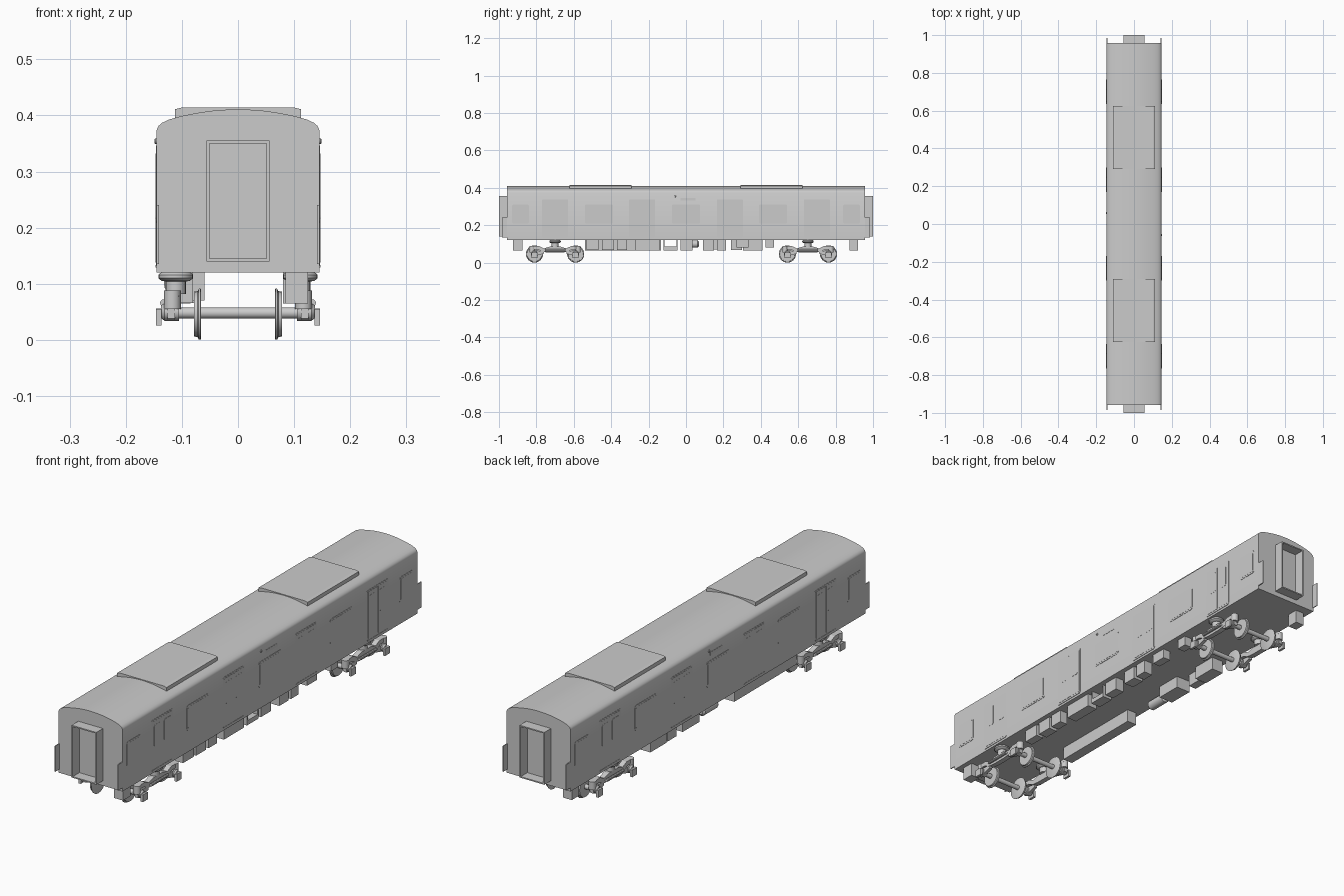
import bpy, bmesh, math
from mathutils import Vector


def finish(name, bm, smooth=False):
    bmesh.ops.recalc_face_normals(bm, faces=bm.faces)
    me = bpy.data.meshes.new(name)
    bm.to_mesh(me)
    bm.free()
    ob = bpy.data.objects.new(name, me)
    bpy.context.collection.objects.link(ob)
    if smooth:
        bpy.ops.object.select_all(action='DESELECT')
        ob.select_set(True)
        bpy.context.view_layer.objects.active = ob
        bpy.ops.object.shade_smooth_by_angle(angle=math.radians(35))
    return ob


def prism(name, pts, a, b, axis='x', smooth=False):
    """Extrude a profile: (y, z) along x, or (x, z) along y."""
    bm = bmesh.new()
    make = (lambda p, t: (t, p[0], p[1])) if axis == 'x' else (lambda p, t: (p[0], t, p[1]))
    f = bm.faces.new([bm.verts.new(make(p, a)) for p in pts])
    ext = bmesh.ops.extrude_face_region(bm, geom=[f])
    vs = [v for v in ext['geom'] if isinstance(v, bmesh.types.BMVert)]
    bmesh.ops.translate(bm, verts=vs, vec=Vector((b - a, 0, 0) if axis == 'x' else (0, b - a, 0)))
    return finish(name, bm, smooth)


def box(name, x0, x1, y0, y1, z0, z1):
    return prism(name, [(y0, z0), (y1, z0), (y1, z1), (y0, z1)], x0, x1)


def round_rect(y0, y1, z0, z1, r):
    pts = []
    for cy, cz, a0 in ((y1 - r, z1 - r, 0), (y0 + r, z1 - r, 90), (y0 + r, z0 + r, 180), (y1 - r, z0 + r, 270)):
        for k in range(4):
            a = math.radians(a0 + 30 * k)
            pts.append((cy + r * math.cos(a), cz + r * math.sin(a)))
    return pts


def lathe(name, profile, origin, axis='x', seg=20):
    """Spin (radius, offset) pairs round an axis through origin."""
    bm = bmesh.new()
    rings = []
    for r, o in profile:
        ring = []
        for k in range(seg):
            a = 2 * math.pi * k / seg
            c, s = r * math.cos(a), r * math.sin(a)
            p = {'x': (o, c, s), 'y': (c, o, s), 'z': (c, s, o)}[axis]
            ring.append(bm.verts.new(Vector(origin) + Vector(p)))
        rings.append(ring)
    for p, q in zip(rings, rings[1:]):
        for k in range(seg):
            bm.faces.new((p[k], p[(k + 1) % seg], q[(k + 1) % seg], q[k]))
    bm.faces.new(rings[0])
    bm.faces.new(rings[-1])
    return finish(name, bm, True)


# Body shell with arched roof
half = [(0.145, 0.12), (0.145, 0.374), (0.142, 0.381), (0.135, 0.387), (0.122, 0.393),
        (0.10, 0.399), (0.075, 0.404), (0.05, 0.408), (0.025, 0.410)]
section = half + [(0, 0.411)] + [(-x, z) for x, z in reversed(half)]
prism('car_body', section, -0.957, 0.957, 'y', True)

for e in (-1, 1):
    # Hollow gangway bellows on each end
    y0, y1 = sorted((e * 0.95, e * 1.0))
    for s in (-1, 1):
        xa, xb = sorted((s * 0.051, s * 0.056))
        box('gangway_side', xa, xb, y0, y1, 0.14, 0.355)
        # Corner flaps
        xa, xb = sorted((s * 0.141, s * 0.145))
        fa, fb = sorted((e * 0.95, e * 0.985))
        box('corner_flap', xa, xb, fa, fb, 0.135, 0.24)
    box('gangway_top', -0.056, 0.056, y0, y1, 0.35, 0.355)
    box('gangway_bottom', -0.056, 0.056, y0, y1, 0.14, 0.145)

    # Roof cooling unit
    c = e * 0.458
    prism('roof_unit', [(-0.112, 0.385), (0.112, 0.385), (0.112, 0.411), (0.10, 0.414),
                        (-0.10, 0.414), (-0.112, 0.411)], c - 0.166, c + 0.166, 'y')

# Side doors, windows and fittings
for s in (-1, 1):
    for c in (-0.7, -0.235, 0.235, 0.7):
        prism('door_frame', round_rect(c - 0.07, c + 0.07, 0.132, 0.338, 0.006), s * 0.14, s * 0.146)
        for d in (-1, 1):
            m = c + d * 0.0325
            prism('door_leaf', round_rect(m - 0.0315, m + 0.0315, 0.138, 0.332, 0.003), s * 0.14, s * 0.1468)
            prism('door_window', round_rect(m - 0.021, m + 0.021, 0.225, 0.315, 0.006), s * 0.14, s * 0.1474)
        box('door_sill', *sorted((s * 0.14, s * 0.1472)), c - 0.065, c + 0.065, 0.129, 0.133)
    for c, w in ((-0.885, 0.045), (-0.465, 0.075), (0, 0.075), (0.465, 0.075), (0.885, 0.045)):
        prism('window_frame', round_rect(c - w, c + w, 0.208, 0.312, 0.01), s * 0.14, s * 0.1462)
        prism('window_glass', round_rect(c - w + 0.007, c + w - 0.007, 0.215, 0.305, 0.007), s * 0.14, s * 0.1468)
    box('side_indicator', *sorted((s * 0.14, s * 0.146)), s * 0.0 - 0.03, 0.05, 0.332, 0.346)
    lathe('side_lamp', [(0.005, 0.144 * s), (0.005, 0.147 * s), (0.003, 0.149 * s)], (0, -0.058 * s, 0.354), seg=12)

# Bogies
frame_half = [(0, 0.085), (0.03, 0.085), (0.06, 0.076), (0.085, 0.088), (0.125, 0.088), (0.132, 0.078),
              (0.125, 0.072), (0.09, 0.070), (0.065, 0.057), (0.03, 0.053), (0, 0.053)]
n = len(frame_half)
frame = frame_half + [(-y, z) for y, z in reversed(frame_half[1:n - 1])]
for c in (-0.70, 0.652):
    for d in (-1, 1):
        y = c + d * 0.11
        lathe('axle', [(0.010, -0.13), (0.010, 0.13)], (0, y, 0.048), seg=12)
        for s in (-1, 1):
            lathe('wheel', [(0.044, 0.066 * s), (0.046, 0.067 * s), (0.045, 0.070 * s),
                            (0.041, 0.072 * s), (0.040, 0.078 * s)], (0, y, 0.046), seg=24)
            lathe('axle_box', [(0.016, 0.105 * s), (0.016, 0.131 * s), (0.011, 0.137 * s)], (0, y, 0.050), seg=12)
            # Trailing arm and outer guard
            prism('axle_arm', [(y - d * 0.05, 0.060), (y, 0.066), (y + d * 0.018, 0.060),
                               (y + d * 0.018, 0.038), (y, 0.034), (y - d * 0.05, 0.048)], s * 0.112, s * 0.126)
            lathe('axle_spring', [(0.015, 0.055), (0.015, 0.088)], (s * 0.117, y + d * 0.012, 0), 'z', 12)
            xs = sorted((s * 0.136, s * 0.146))
            box('axle_guard', *xs, y - 0.016, y + 0.016, 0.026, 0.055)
            box('guard_stay', *sorted((s * 0.12, s * 0.146)), y - 0.008, y + 0.008, 0.048, 0.056)
    for s in (-1, 1):
        prism('bogie_side_frame', [(c + y, z) for y, z in frame], s * 0.105, s * 0.127)
        lathe('air_spring', [(0.018, 0.082), (0.018, 0.104), (0.025, 0.105), (0.031, 0.110),
                             (0.031, 0.116), (0.025, 0.121)], (s * 0.111, c, 0), 'z', 20)
        lathe('damper', [(0.006, c - 0.055), (0.006, c + 0.055)], (s * 0.133, 0, 0.066), 'y', 10)

# Underfloor equipment: (y start, y end, inner x, bottom z)
right_row = [(-0.925, -0.875, 0.085, 0.065), (-0.535, -0.465, 0.09, 0.070), (-0.45, -0.385, 0.085, 0.068),
             (-0.37, -0.315, 0.09, 0.068), (-0.27, -0.14, 0.08, 0.065), (-0.03, 0.035, 0.085, 0.066),
             (0.09, 0.15, 0.08, 0.066), (0.165, 0.215, 0.085, 0.066), (0.27, 0.335, 0.09, 0.080),
             (0.425, 0.47, 0.09, 0.080)]
left_row = [(0.873, 0.92, 0.085, 0.065), (-0.54, -0.135, 0.08, 0.066), (0.09, 0.20, 0.06, 0.070),
            (0.24, 0.30, 0.09, 0.068), (0.305, 0.41, 0.07, 0.066)]
for s, row in ((1, right_row), (-1, left_row)):
    for y0, y1, xi, z in row:
        box('underfloor_case', *sorted((s * xi, s * 0.125)), y0, y1, z, 0.122)
# Open tray and air tank
box('tray_base', 0.08, 0.125, -0.12, -0.045, 0.066, 0.085)
for y in (-0.12, -0.051):
    box('tray_bracket', 0.08, 0.125, y, y + 0.006, 0.08, 0.122)
lathe('air_tank', [(0.012, -0.03), (0.020, -0.022), (0.020, 0.062), (0.012, 0.07)], (-0.112, 0, 0.1), 'y', 16)
